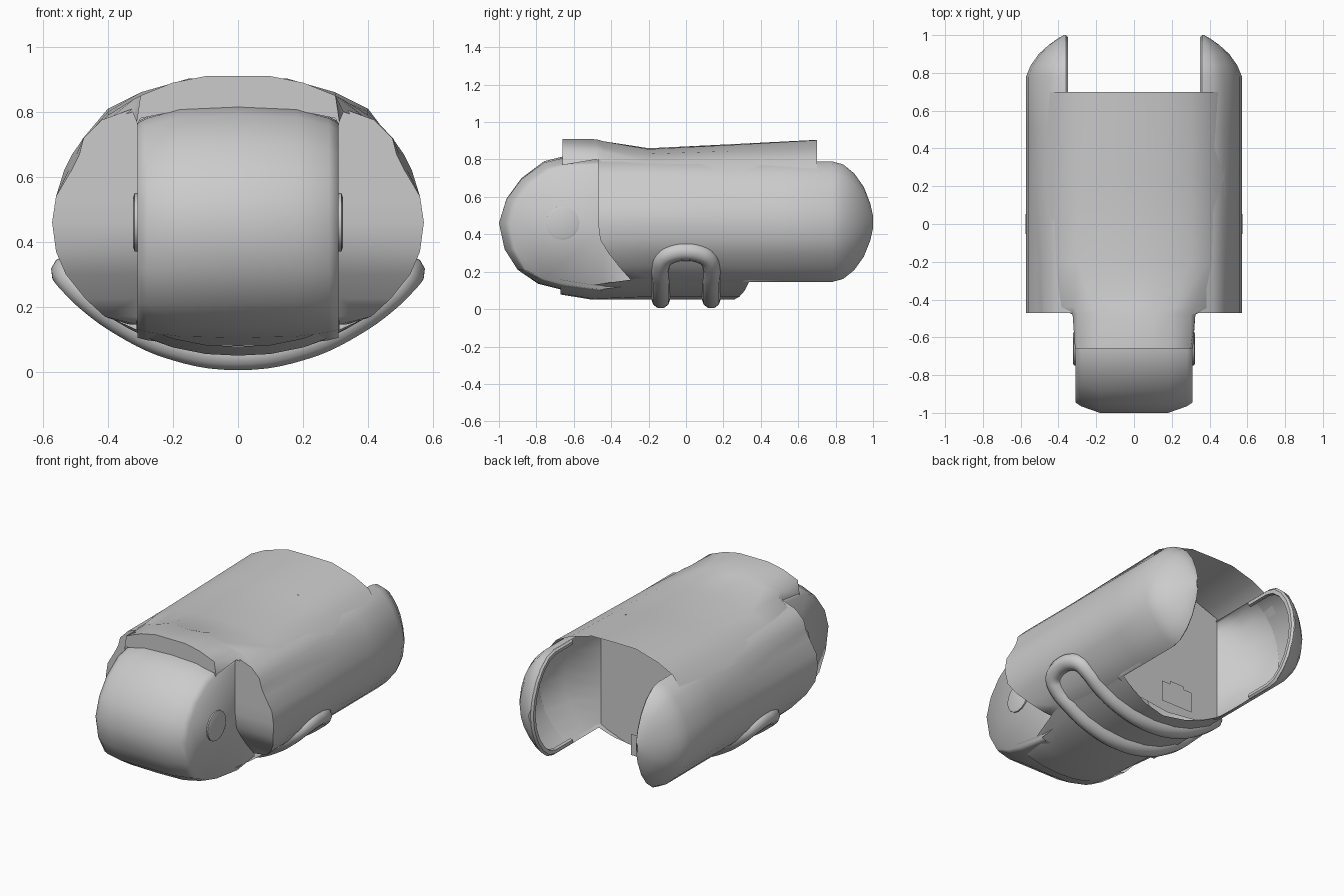
import bpy, bmesh, math
from mathutils import Vector

if "Cube" in bpy.data.objects:
    bpy.data.objects.remove(bpy.data.objects["Cube"])


def finish(name, bm, mirror=False, angle=45):
    bmesh.ops.remove_doubles(bm, verts=bm.verts, dist=0.0005)
    bmesh.ops.recalc_face_normals(bm, faces=bm.faces)
    me = bpy.data.meshes.new(name)
    bm.to_mesh(me)
    bm.free()
    ob = bpy.data.objects.new(name, me)
    bpy.context.collection.objects.link(ob)
    bpy.ops.object.select_all(action='DESELECT')
    ob.select_set(True)
    bpy.context.view_layer.objects.active = ob
    bpy.ops.object.shade_smooth_by_angle(angle=math.radians(angle))
    if mirror:
        ob.modifiers.new("mirror", 'MIRROR').use_axis[0] = True
    return ob


def loft(bm, rows):
    vs = [[bm.verts.new(p) for p in r] for r in rows]
    for a, b in zip(vs, vs[1:]):
        for i in range(len(a) - 1):
            bm.faces.new((a[i], a[i + 1], b[i + 1], b[i]))
    return vs


def both(half):
    return [(-x, y, z) for x, y, z in reversed(half[1:])] + list(half)


# Nose: rounded side profile lofted across x, softened at the flanks
profile = [(-0.46, .82), (-.66, .815), (-.76, .79), (-.88, .70), (-.96, .59), (-1, .46),
           (-.97, .32), (-.90, .21), (-.79, .135), (-.67, .105), (-.45, .08)]


def nose_row(x, s, dz):
    row = []
    for y, z in profile:
        k = max(0, min(1, (z - .46) / .36))
        row.append((x, -.5 + (y + .5) * s if y < -.5 else y, z - dz * k + (dz * .5 if z < .2 else 0)))
    return row


bm = bmesh.new()
rows = loft(bm, [nose_row(x, s, d) for x, s, d in
                 ((-.31, .89, .05), (-.28, .93, .035), (-.18, 1, .008), (0, 1, 0),
                  (.18, 1, .008), (.28, .93, .035), (.31, .89, .05))])
for r, sx in ((rows[0], -.31), (rows[-1], .31)):
    back = [bm.verts.new((sx, -.28, .13)), bm.verts.new((sx, -.42, .45)), bm.verts.new((sx, -.44, .78))]
    bm.faces.new(r + back)
finish("nose", bm, False, 80)

# Round pivot caps on the nose flanks
bm = bmesh.new()
ring = [(math.cos(a * math.tau / 16) * .09, math.sin(a * math.tau / 16) * .09) for a in range(17)]
loft(bm, [[(x, -.66 + u * k, .46 + v * k) for u, v in ring] for x, k in ((.305, 1), (.318, 1), (.323, .85))])
bm.faces.new([bm.verts.new((.323, -.66 + u * .85, .46 + v * .85)) for u, v in ring[:-1]])
finish("pivot_cap", bm, True, 60)

# Side pods: bulging hollow shells with domed rear ends and a crease at the front
sec = [(.36, .79), (.42, .775), (.475, .72), (.51, .67), (.535, .62), (.56, .54), (.572, .46),
       (.56, .37), (.53, .30), (.47, .225), (.41, .17), (.36, .145)]


def pod_row(y, sx=1, sz=1, front=0.0):
    row = []
    for i, (x, z) in enumerate(sec):
        px, pz, py = .36 + (x - .36) * sx, .465 + (z - .465) * sz, y
        if i in (0, len(sec) - 1):
            px -= .05 * front
        if i == 0:
            pz += .025 * front
        if i in (3, 4):
            px -= .022 * front
        if front == 1 and z < .4:
            py += .19 * ((.4 - z) / .26) ** 1.3
        row.append((px, py, pz))
    return row


bm = bmesh.new()
edge = pod_row(-.47, front=1)
cap = [(.31, min(y, -.27), z) for x, y, z in edge]
loft(bm, [cap, edge, pod_row(-.2, front=.6), pod_row(.23), pod_row(.5), pod_row(.78),
          pod_row(.84, .88, .95), pod_row(.90, .68, .80), pod_row(.95, .42, .58),
          pod_row(.985, .18, .31), pod_row(1, .05, .1)])
finish("side_pod", bm, True, 60)

# Inner rim around each open rear dome
bm = bmesh.new()
outer = [(.6, .79), (.78, .79), (.84, .773), (.90, .725), (.95, .654), (.985, .566), (1, .465),
         (.985, .366), (.95, .279), (.90, .209), (.84, .161), (.78, .145), (.6, .145)]
loft(bm, [[(x, .6 + (y - .6) * k, .465 + (z - .465) * k) for y, z in outer]
          for x, k in ((.362, 1), (.35, .97), (.352, .91), (.37, .90))])
finish("rear_rim", bm, True, 50)

# Bulkhead closing the cavity between belly and roof, with dished walls flaring into each pod
bm = bmesh.new()
loft(bm, [both([(0, .3, a), (.2, .3, b), (.37, .3, c)]) for a, b, c in
          ((.055, .08, .145), (.3, .3, .31), (.6, .6, .6), (.88, .87, .81))])
finish("bulkhead", bm)
bm = bmesh.new()
mid = pod_row(.62, .97, .99)
loft(bm, [mid,
          [(x * .75 + .10, .44, z) for x, y, z in mid],
          [(.37, .3, z) for x, y, z in mid]])
finish("pod_lining", bm, True, 60)

# Roof: narrow over the nose, widening into an arched cover
sections = [
    (-.66, [(0, .81), (.1, .80), (.2, .80), (.3, .78), (.31, .76)]),
    (-.66, [(0, .91), (.1, .91), (.2, .89), (.3, .85), (.312, .77)]),
    (-.48, [(0, .90), (.1, .908), (.2, .88), (.3, .85), (.325, .80)]),
    (-.44, [(0, .885), (.12, .897), (.22, .865), (.32, .84), (.40, .775)]),
    (-.2, [(0, .86), (.15, .855), (.3, .83), (.4, .79), (.475, .715)]),
    (.25, [(0, .882), (.15, .878), (.3, .845), (.4, .80), (.48, .715)]),
    (.7, [(0, .905), (.15, .903), (.3, .86), (.4, .81), (.475, .71)])]
bm = bmesh.new()
loft(bm, [both([(x, y, z) for x, z in s]) for y, s in sections])
finish("roof", bm, False, 60)

# Belly pan
wide = [(0, .052), (.15, .066), (.27, .10), (.34, .135), (.40, .17)]
narrow = [(0, .05), (.1, .055), (.2, .075), (.28, .105), (.312, .13)]
bm = bmesh.new()
loft(bm, [both([(x, -.67, z + .028) for x, z in narrow]),
          both([(x, -.5, z) for x, z in narrow]),
          both([(x, -.2, z) for x, z in wide]),
          both([(x, .26 + .25 * max(0, x - .05), z) for x, z in wide])])
finish("belly_pan", bm)

# Small upright tab behind the belly pan
bm = bmesh.new()
bm.faces.new([bm.verts.new((x, .38, z)) for x, z in
              ((-.11, .06), (.11, .06), (.11, .19), (.05, .19), (.05, .21), (-.05, .21),
               (-.05, .19), (-.11, .19))])
finish("rear_tab", bm)

# Carrying loop: one closed tube slung under the belly and bent up at both sides
arc = [(0, .053), (.2, .085), (.35, .155), (.46, .235)]
bend = [(.50, .115, .275), (.52, .07, .298), (.526, 0, .308), (.52, -.07, .298), (.50, -.115, .275)]
right = [(x, .135, z) for x, z in arc] + bend + [(x, -.135, z) for x, z in reversed(arc)]
path = right + [(-x, -y, z) for x, y, z in right[1:-1]]
cu = bpy.data.curves.new("under_loop", 'CURVE')
cu.dimensions = '3D'
cu.bevel_depth = .05
cu.bevel_resolution = 3
cu.resolution_u = 5
sp = cu.splines.new('BEZIER')
sp.bezier_points.add(len(path) - 1)
for bp, co in zip(sp.bezier_points, path):
    bp.co = Vector(co)
    bp.handle_left_type = bp.handle_right_type = 'AUTO'
sp.use_cyclic_u = True
bpy.context.collection.objects.link(bpy.data.objects.new("under_loop", cu))
